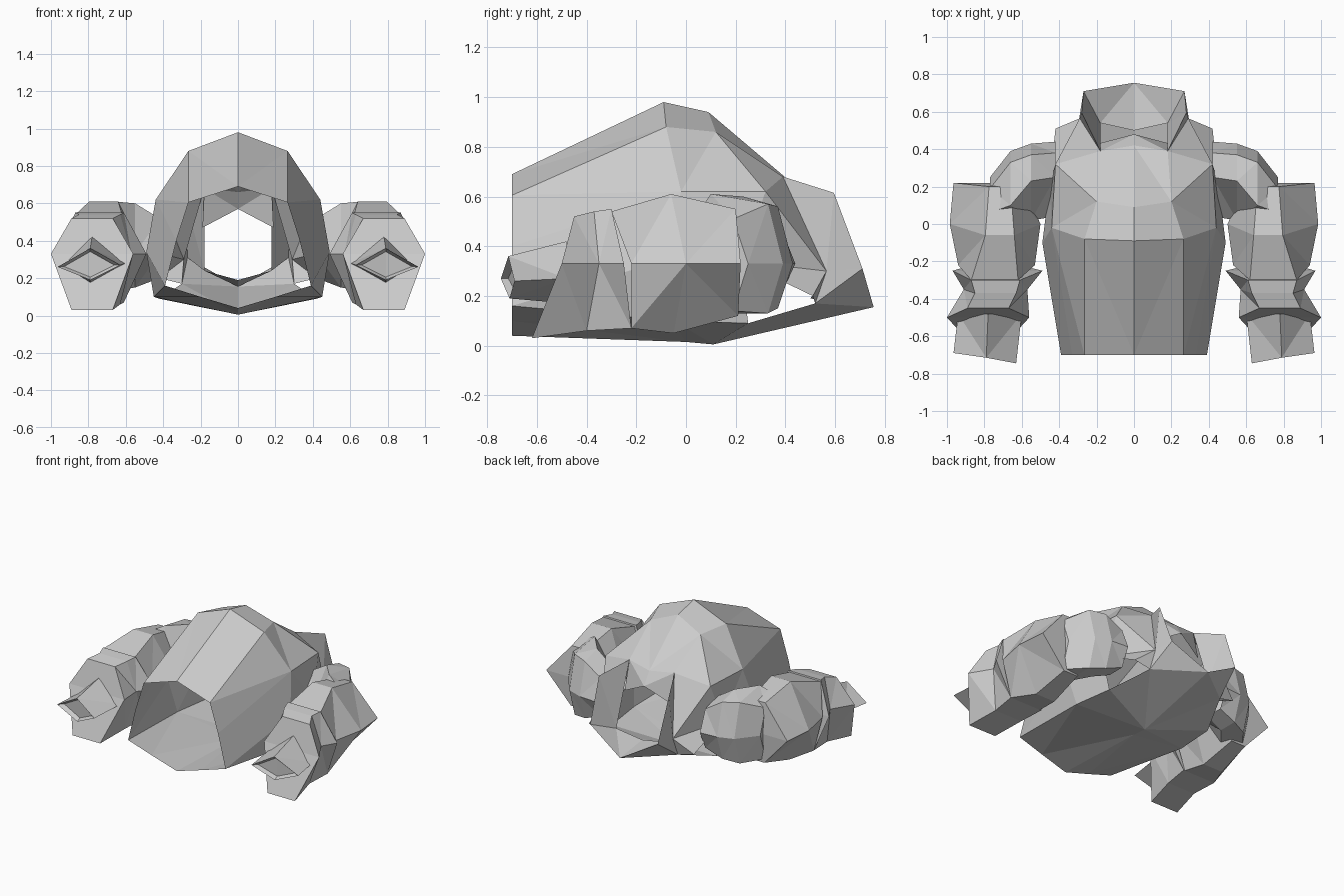
import bpy
import bmesh

cube = bpy.data.objects.get("Cube")
if cube:
    bpy.data.objects.remove(cube, do_unlink=True)

grey = bpy.data.materials.new("plain_grey")
grey.use_nodes = True
COLOUR = (0.6, 0.6, 0.6, 1)
grey.diffuse_color = COLOUR
grey.node_tree.nodes["Principled BSDF"].inputs["Base Color"].default_value = COLOUR
MID = 0.33  # height of the widest line of the arms


def finish(name, bm):
    """Turn a left-half bmesh into a mirrored flat-shaded object."""
    bmesh.ops.remove_doubles(bm, verts=bm.verts, dist=0.001)
    bmesh.ops.triangulate(bm, faces=bm.faces)
    bmesh.ops.recalc_face_normals(bm, faces=bm.faces)
    mesh = bpy.data.meshes.new(name)
    bm.to_mesh(mesh)
    bm.free()
    mesh.materials.append(grey)
    ob = bpy.data.objects.new(name, mesh)
    bpy.context.collection.objects.link(ob)
    mirror = ob.modifiers.new("mirror", "MIRROR")
    mirror.use_clip = True


def loft(bm, rings, closed=True, caps=(True, True), skip=()):
    """Skin rings of equal length; skip holds (ring, side) gaps."""
    vs = [[bm.verts.new(p) for p in ring] for ring in rings]
    n = len(vs[0])
    for r, (a, b) in enumerate(zip(vs, vs[1:])):
        for i in range(n if closed else n - 1):
            j = (i + 1) % n
            if (r, i) not in skip:
                bm.faces.new((a[i], a[j], b[j], b[i]))
    for use, ring in zip(caps, (vs[0], vs[-1])):
        if closed and use:
            bm.faces.new(ring)


def hex_y(ys, x_in, x_out, low, top, in_a=0.1, in_b=0.1):
    """Hexagonal ring across the arm; ys gives the top, middle and low y."""
    yt, ym, yl = ys
    a, b = x_in + in_a, x_out - in_b
    return [(x_in, ym, MID), (a, yt, top), (b, yt, top),
            (x_out, ym, MID), (b, yl, low), (a, yl, low)]


def hex_x(x, y_in, y_top, y_out, low, top):
    """Hexagonal ring across the shoulder; y_top starts the upper face."""
    back = y_out - 0.06
    return [(x, y_in, MID), (x, y_top, top), (x, back, top - 0.04),
            (x, y_out, MID), (x, back, low), (x, y_top, low)]


# Hollow body shell: open front, and a gap above the floor behind each arm
roof_back = (0, 0.42, 0.66)
post_top = (0.18, 0.39, 0.68)
post_heel = (0.29, 0.565, 0.3)
rim_side = (0.42, 0.51, 0.2)
rim_low = (0.3, 0.52, 0.17)
lip_mid = (0, 0.755, 0.155)
bm = bmesh.new()
loft(bm, [
    [(0, -.7, .69), (.265, -.7, .605), (.33, -.7, .4), (.39, -.7, .16), (.2, -.7, .1), (0, -.7, .04)],
    [(0, -.09, .98), (.265, -.08, .88), (.44, -.02, .62), (.49, -.1, .34), (.45, -.05, .1), (0, 0, .015)],
    [(0, .09, .94), (.2, .12, .86), (.42, .32, .62), (.45, .22, .34), (.42, .25, .09), (0, .11, .005)],
    [roof_back, post_top, post_heel, rim_side, rim_low, lip_mid],
], closed=False, skip={(2, 3)})
finish("body_shell", bm)

# Back posts, lip and upper rim around the rear opening
post_back = (0.28, 0.595, 0.615)
lip_corner = (0.27, 0.71, 0.31)
post_foot = (0.18, 0.54, 0.24)
lip_inner = (0, 0.5, 0.19)
bm = bmesh.new()
for face in [
    (post_top, post_back, lip_corner, post_foot),
    (post_top, post_heel, lip_corner, post_back),
    (lip_corner, post_heel, rim_low, lip_mid),
    (post_heel, rim_side, rim_low),
    (lip_corner, lip_mid, lip_inner, post_foot),
    (post_top, roof_back, (0, 0.48, 0.57), (0.19, 0.43, 0.47)),
]:
    bm.faces.new([bm.verts.new(p) for p in face])
finish("rear_frame", bm)

# Shoulder reaching out of the shell
bm = bmesh.new()
loft(bm, [
    hex_x(.42, .04, .25, .44, .2, .52),
    hex_x(.55, .02, .23, .43, .15, .6),
    hex_x(.66, -.02, .1, .39, .13, .61),
    hex_x(.77, 0, .06, .25, .14, .55),
], caps=(False, True))
finish("shoulder", bm)

# Forearm block with a wide sloping outer side
bm = bmesh.new()
loft(bm, [
    hex_y((.2, .22, .21), .6, .965, .12, .55, .06, .19),
    hex_y((-.06, 0, -.05), .5, .985, .05, .61, .14, .19),
    hex_y((-.3, -.22, -.22), .53, .94, .07, .54, .09, .07),
])
finish("forearm", bm)

# Flared wrist cuff with a waist and a sloping front
bm = bmesh.new()
loft(bm, [
    hex_y((-.3, -.25, -.22), .49, .97, .07, .55, .12, .1),
    hex_y((-.37, -.35, -.4), .57, .91, .06, .54, .06, .06),
    hex_y((-.45, -.5, -.62), .56, 1.0, .03, .52, .11, .11),
])
finish("wrist_cuff", bm)

# Diamond-shaped claw with a shallow sunken tip
bm = bmesh.new()
tip = [(.63, -.745, .27), (.79, -.715, .36), (.965, -.69, .26), (.79, -.71, .19)]
cx, cz = 0.79, 0.27
sunk = [(cx + (x - cx) * .8, y + .03, cz + (z - cz) * .8) for x, y, z in tip]
loft(bm, [
    [(.6, -.48, .28), (.78, -.48, .42), (.94, -.48, .27), (.79, -.48, .17)],
    tip,
    sunk,
])
finish("claw", bm)
